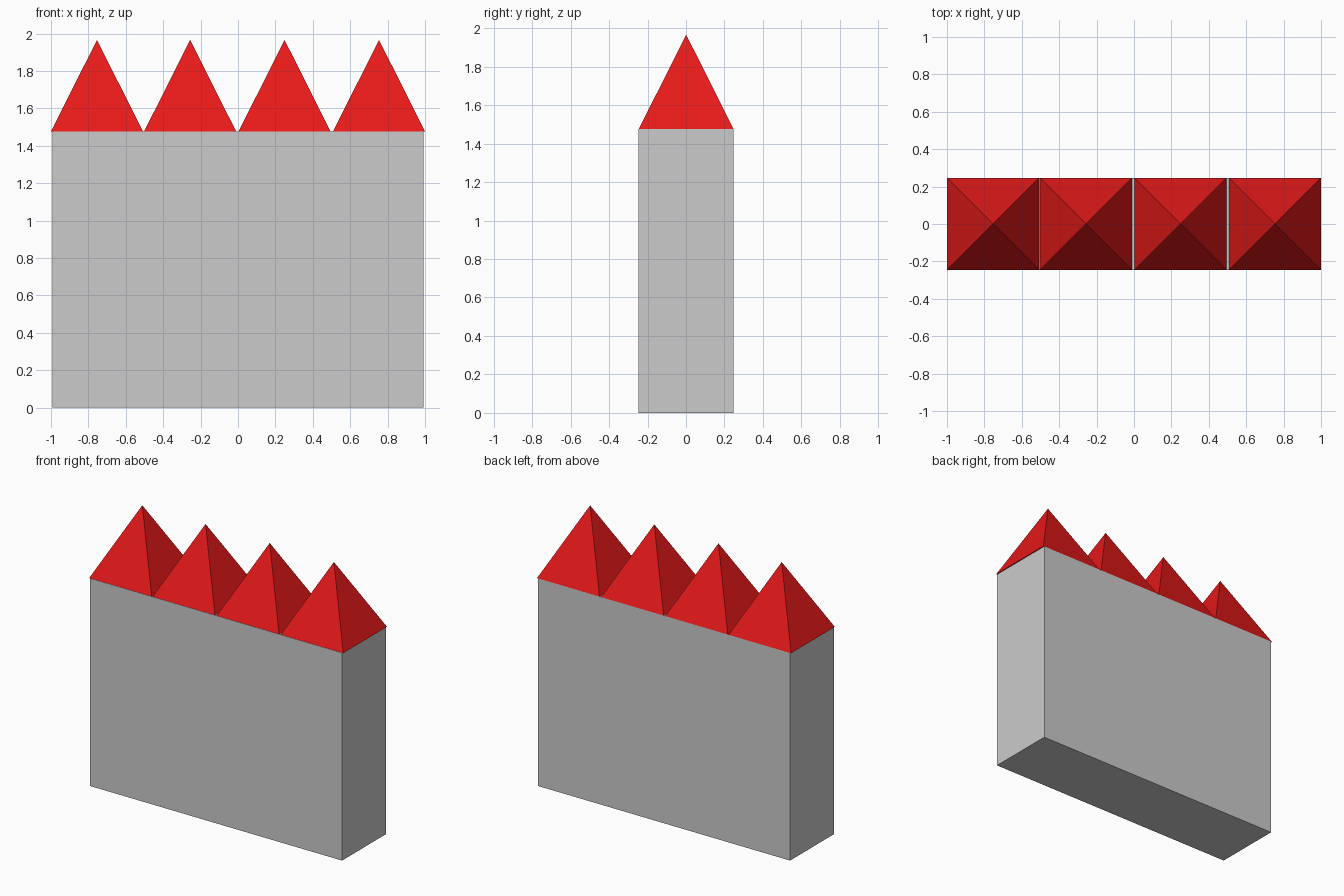
import bpy
import math

if "Cube" in bpy.data.objects:
    bpy.data.objects.remove(bpy.data.objects["Cube"])

WALL_TOP = 1.477
APEX = 1.966
HALF = 0.246  # half width of a spike base

# Spike material
red = bpy.data.materials.new("red")
red.diffuse_color = (0.8, 0.01, 0.01, 1)
red.use_nodes = True
red.node_tree.nodes["Principled BSDF"].inputs["Base Color"].default_value = red.diffuse_color

# Wall block
bpy.ops.mesh.primitive_cube_add(size=1, location=(0, 0, WALL_TOP / 2))
wall = bpy.context.object
wall.name = "wall"
wall.scale = (1.985, 0.494, WALL_TOP)


def add_spike(index, x):
    """Four-sided pyramid standing on top of the wall."""
    bpy.ops.mesh.primitive_cone_add(
        vertices=4, radius1=HALF * math.sqrt(2), radius2=0,
        depth=APEX - WALL_TOP,
        location=(x, 0.001, (APEX + WALL_TOP) / 2),
        rotation=(0, 0, math.radians(45)))
    spike = bpy.context.object
    spike.name = f"spike_{index}"
    spike.data.materials.append(red)


# Row of spikes
for i, x in enumerate((-0.754, -0.256, 0.249, 0.754), 1):
    add_spike(i, x)
